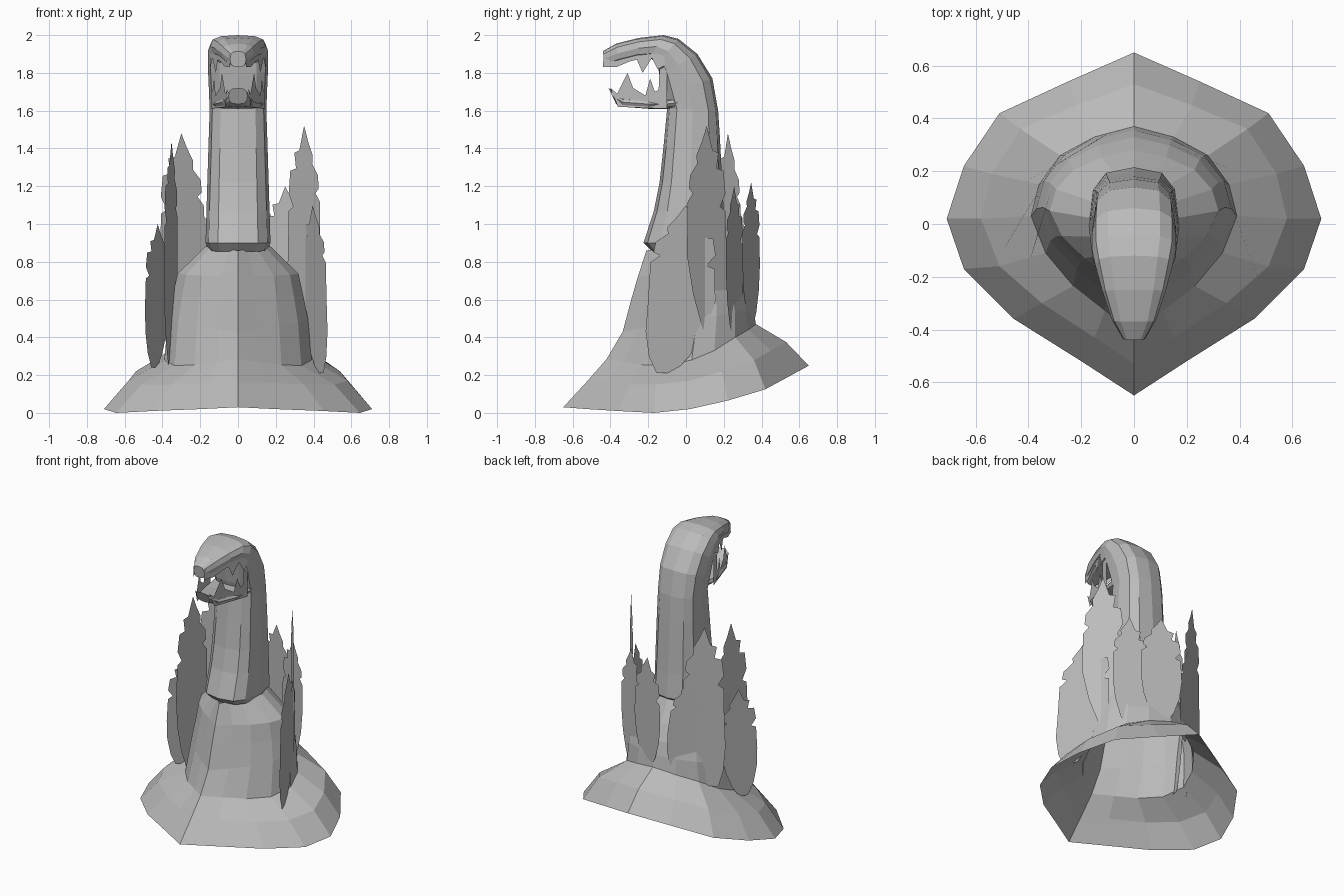
import bpy, bmesh, math
from mathutils import Vector

if "Cube" in bpy.data.objects:
    bpy.data.objects.remove(bpy.data.objects["Cube"], do_unlink=True)

grey = bpy.data.materials.new("plain grey")
grey.use_nodes = True
colour = (0.5, 0.5, 0.5, 1)
grey.diffuse_color = colour
grey.node_tree.nodes["Principled BSDF"].inputs["Base Color"].default_value = colour


def finish(name, bm, recalc=True):
    if recalc:
        bmesh.ops.recalc_face_normals(bm, faces=bm.faces)
    mesh = bpy.data.meshes.new(name)
    bm.to_mesh(mesh)
    bm.free()
    mesh.materials.append(grey)
    obj = bpy.data.objects.new(name, mesh)
    bpy.context.collection.objects.link(obj)


def ring(front, back, width, n=12, power=0.7):
    """Tilted boxy loop between a front and a back (y, z) point."""
    loop = []
    for k in range(n):
        a = 2 * math.pi * k / n
        c, s = math.cos(a), math.sin(a)
        c = math.copysign(abs(c) ** power, c)
        s = math.copysign(abs(s) ** power, s)
        y, z = Vector(front).lerp(Vector(back), (1 - c) / 2)
        loop.append((width * s, y, z))
    return loop


def mirrored(half):
    return half + [(-x, y, z) for x, y, z in half[-2:0:-1]]


def loft(name, loops, cap_start=False, cap_end=False):
    bm = bmesh.new()
    rows = [[bm.verts.new(p) for p in loop] for loop in loops]
    for low, high in zip(rows, rows[1:]):
        n = len(low)
        for i in range(n):
            j = (i + 1) % n
            bm.faces.new((low[i], low[j], high[j], high[i]))
    if cap_start:
        bm.faces.new(rows[0][::-1])
    if cap_end:
        bm.faces.new(rows[-1])
    finish(name, bm)


# Flared collar: rim, fold and inner edge, pointed at the front
rim = [(0, -.65, .03), (.2, -.52, .02), (.455, -.36, .01), (.645, -.17, 0), (.71, .02, .02),
       (.645, .22, .065), (.51, .42, .125), (.25, .54, .19), (0, .65, .25)]
fold = [(0, -.53, .16), (.15, -.43, .16), (.35, -.3, .15), (.51, -.16, .15), (.58, .02, .17),
        (.54, .19, .22), (.43, .36, .28), (.22, .45, .33), (0, .53, .375)]
inner = [(0, -.42, .285), (.11, -.33, .27), (.23, -.235, .255), (.335, -.11, .25), (.39, .03, .28),
         (.36, .15, .33), (.28, .26, .4), (.15, .33, .44), (0, .37, .47)]
loft("collar", [mirrored(rim), mirrored(fold), mirrored(inner)])


# Bell-shaped body repeating the collar's pointed outline
def body_ring(front, back, width):
    half = []
    for x, y, _ in inner:
        ry, rz = Vector(front).lerp(Vector(back), (y + .42) / .79)
        half.append((x * width / .39, ry, rz))
    return mirrored(half)


body_rows = [((-.335, .43), (.355, .55), .37), ((-.29, .6), (.33, .64), .345),
             ((-.255, .72), (.28, .75), .32), ((-.21, .86), (.2, .9), .17)]
loft("body", [mirrored(inner)] + [body_ring(*row) for row in body_rows])

# Neck bending forward into the upper jaw
neck_rows = [((-.18, .855), (.18, .86), .15), ((-.225, .9), (.215, .9), .172),
             ((-.17, 1.07), (.2, 1.07), .167), ((-.14, 1.22), (.19, 1.25), .162),
             ((-.12, 1.4), (.18, 1.45), .156), ((-.1, 1.61), (.17, 1.6), .15),
             ((-.125, 1.69), (.14, 1.77), .155), ((-.14, 1.78), (.06, 1.9), .16),
             ((-.15, 1.85), (-.04, 1.98), .16), ((-.19, 1.88), (-.12, 2.0), .147),
             ((-.26, 1.875), (-.25, 1.985), .12), ((-.36, 1.85), (-.37, 1.955), .083),
             ((-.43, 1.83), (-.44, 1.915), .042)]
loft("neck_and_upper_jaw", [ring(*row) for row in neck_rows], False, True)

# Lower jaw floor and chin
jaw_rows = [((0, 1.615), (0, 1.68), .14), ((-.1, 1.61), (-.11, 1.66), .14),
            ((-.2, 1.61), (-.2, 1.66), .125), ((-.33, 1.62), (-.34, 1.67), .085),
            ((-.37, 1.635), (-.41, 1.72), .05)]
loft("lower_jaw", [ring(*row) for row in jaw_rows], True, True)


# Jagged lips: toothed side walls following the narrowing mouth
def lips(name, outline, spread):
    bm = bmesh.new()
    for side in (-1, 1):
        bm.faces.new([bm.verts.new((side * spread * (.15 - .36 * max(0, -.14 - y)), y, z))
                      for y, z in outline])
    finish(name, bm, False)


lips("lower_lips", [(-.36, 1.62), (-.1, 1.61), (-.1, 1.84), (-.14, 1.82), (-.145, 1.71),
                    (-.165, 1.7), (-.19, 1.77), (-.215, 1.68), (-.28, 1.72), (-.31, 1.8),
                    (-.365, 1.69), (-.4, 1.72), (-.42, 1.77)], .96)
lips("upper_lips", [(-.435, 1.9), (-.44, 1.83), (-.37, 1.83), (-.3, 1.86), (-.26, 1.87),
                    (-.23, 1.8), (-.18, 1.88), (-.15, 1.82), (-.11, 1.84), (-.11, 1.93),
                    (-.25, 1.93)], 1)

# Plumes: one serrated outline (half width, height) set around the back
right_edge = [(.25, 0), (.6, .1), (.88, .25), (1, .42), (.95, .62), (.68, .64), (.95, .7),
              (.85, .8), (.5, .81), (.6, .88), (.3, .89)]
left_edge = [(.25, .93), (.52, .87), (.5, .83), (.85, .78), (.9, .72), (.7, .7), (.98, .66),
             (1, .42), (.88, .25), (.6, .1), (.25, 0)]


def plume(name, base, tip, direction, width, lean=0):
    base, tip = Vector(base), Vector(tip)
    across = Vector((*direction, 0)).normalized() * width / 2
    outline = right_edge + [(0, 1)] + [(-u, v) for u, v in left_edge]
    bm = bmesh.new()
    bm.faces.new([bm.verts.new(base.lerp(tip, v) + across * (u + lean * max(0, 1 - 2.5 * v)))
                  for u, v in outline])
    finish(name, bm, False)


plume("left_front_plume", (.41, -.04, .21), (.395, .0, 1.1), (-.14, .38), .38, -.4)
plume("left_tall_plume", (.35, .11, .33), (.35, .11, 1.52), (-.165, .2), .27, .5)
plume("left_back_plume", (.24, .26, .38), (.25, .255, 1.2), (-.255, .105), .24)
plume("back_plume", (.06, .345, .46), (.06, .345, 1.22), (-.315, .11), .28)
plume("right_back_plume", (-.16, .305, .42), (-.23, .265, 1.12), (-.3, -.18), .22)
plume("right_tall_plume", (-.29, .228, .36), (-.3, .222, 1.48), (-.23, -.13), .27, .5)
plume("right_side_plume", (-.36, -.02, .25), (-.352, .0, 1.44), (-.06, -.2), .25)
plume("right_front_plume", (-.43, .01, .24), (-.425, .02, 1.0), (-.12, -.2), .25, .2)
